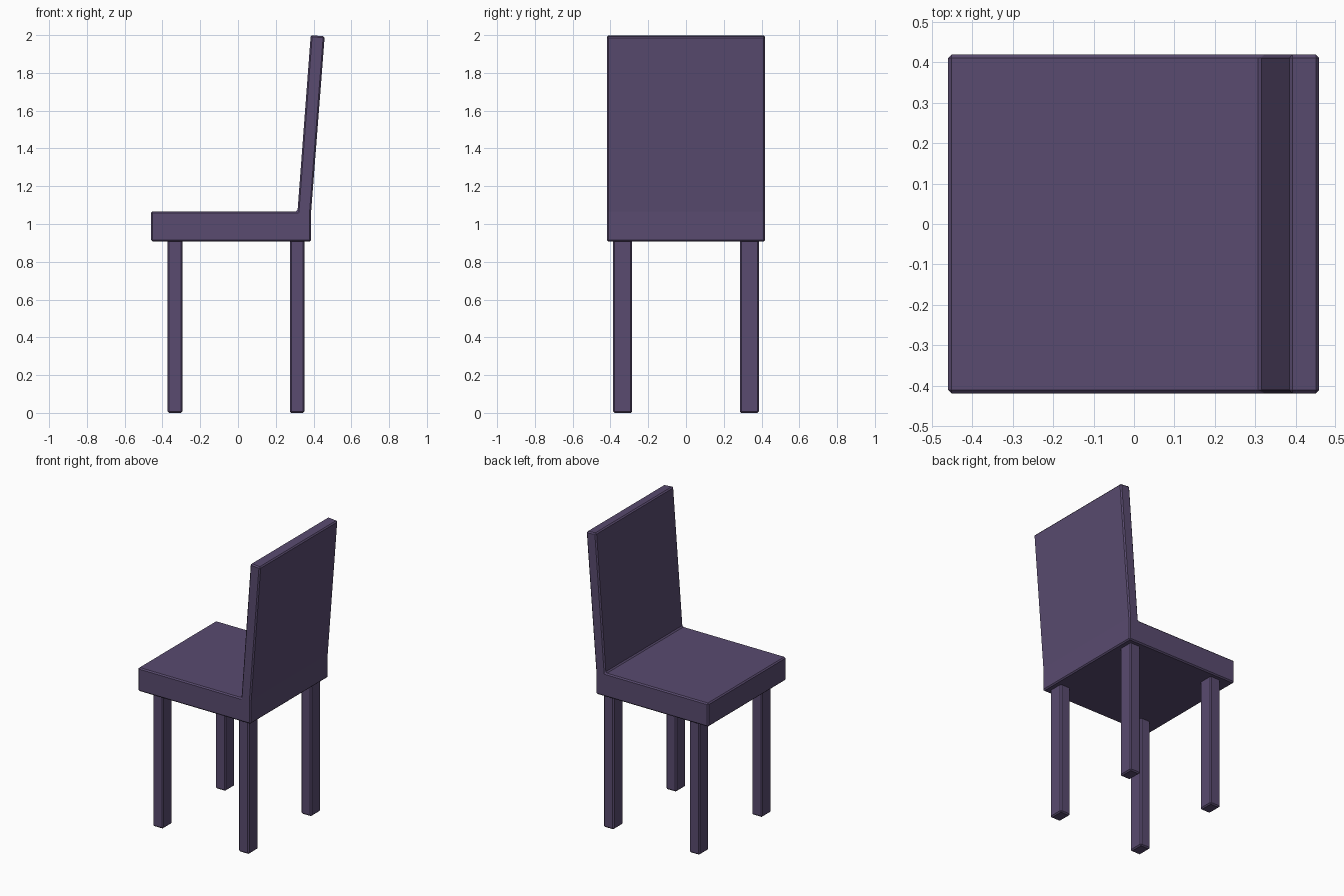
import bpy, bmesh
from mathutils import Vector

if "Cube" in bpy.data.objects:
    bpy.data.objects.remove(bpy.data.objects["Cube"])

mat = bpy.data.materials.new("purple_paint")
mat.diffuse_color = (0.10, 0.07, 0.16, 1)
mat.use_nodes = True
mat.node_tree.nodes["Principled BSDF"].inputs["Base Color"].default_value = mat.diffuse_color


def prism(name, profile, y0, y1, bevel):
    """Extrude an xz profile from y0 to y1 and chamfer its edges."""
    bm = bmesh.new()
    face = bm.faces.new([bm.verts.new((x, y0, z)) for x, z in profile])
    ext = bmesh.ops.extrude_face_region(bm, geom=[face])
    verts = [v for v in ext["geom"] if isinstance(v, bmesh.types.BMVert)]
    bmesh.ops.translate(bm, verts=verts, vec=Vector((0, y1 - y0, 0)))
    bmesh.ops.recalc_face_normals(bm, faces=bm.faces)
    me = bpy.data.meshes.new(name)
    bm.to_mesh(me)
    bm.free()
    me.materials.append(mat)
    ob = bpy.data.objects.new(name, me)
    bpy.context.collection.objects.link(ob)
    mod = ob.modifiers.new("chamfer", "BEVEL")
    mod.width = bevel
    mod.segments = 1
    mod.limit_method = "ANGLE"
    return ob


# Seat and leaning backrest in one L-shaped profile
prism("seat_and_back", [(-0.46, 0.907), (0.387, 0.907), (0.387, 1.065),
                        (0.459, 1.993), (0.385, 2.0), (0.315, 1.067),
                        (-0.46, 1.067)], -0.419, 0.419, 0.008)

# Four legs
for row, x0, x1 in (("left", -0.372, -0.294), ("right", 0.274, 0.352)):
    for side, y0 in (("front", -0.387), ("rear", 0.285)):
        prism(f"{side}_{row}_leg", [(x0, 0), (x1, 0), (x1, 0.915), (x0, 0.915)],
              y0, y0 + 0.102, 0.008)
